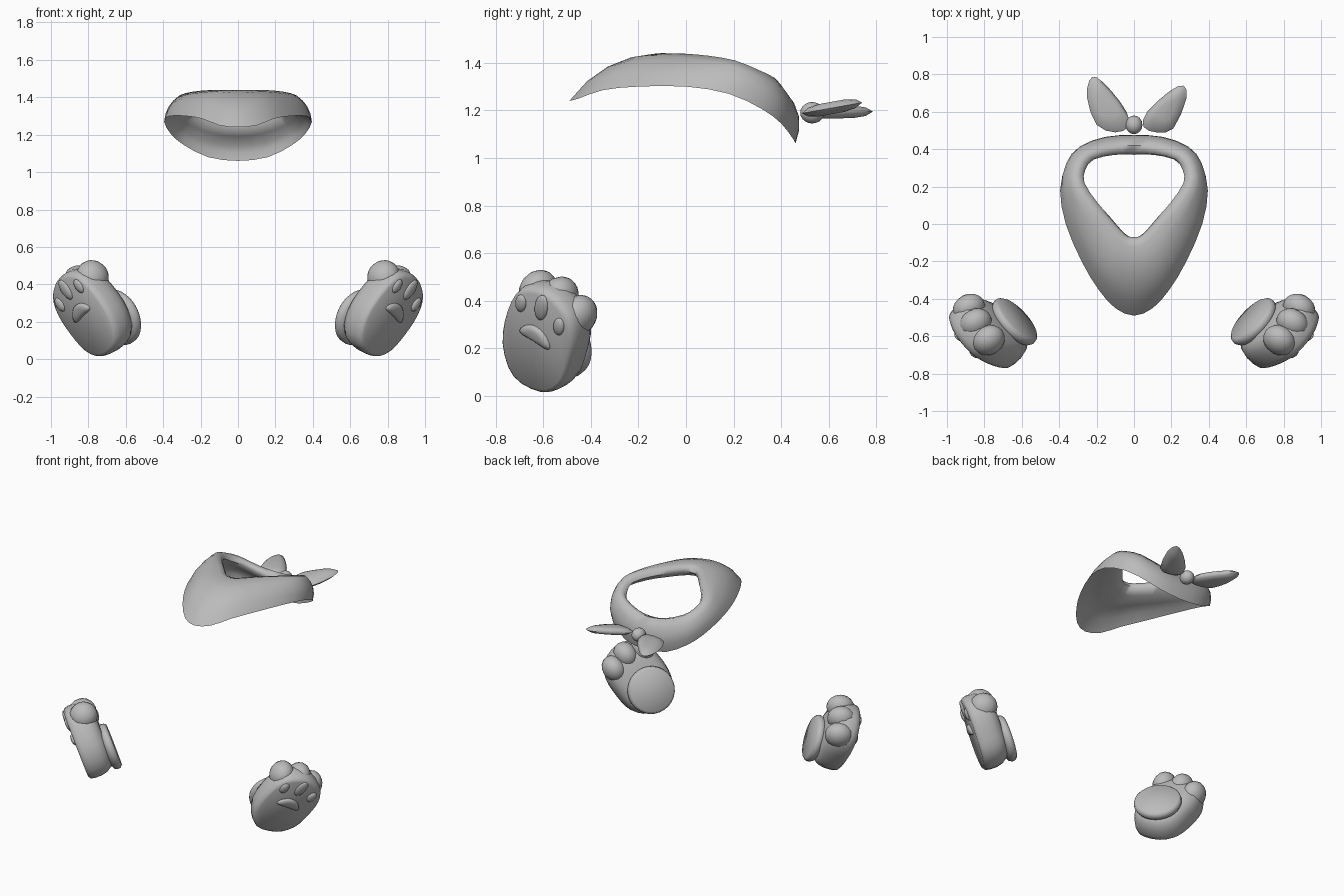
import bpy, bmesh, math
from mathutils import Vector, Matrix

if "Cube" in bpy.data.objects:
    bpy.data.objects.remove(bpy.data.objects["Cube"])

grey = bpy.data.materials.new("plain grey")
grey.diffuse_color = (0.5, 0.5, 0.5, 1)
grey.use_nodes = True
grey.node_tree.nodes["Principled BSDF"].inputs["Base Color"].default_value = grey.diffuse_color


def finish(name, bm, matrix=None, angle=50):
    """Turn a bmesh into a smooth shaded object."""
    if matrix:
        bm.transform(matrix)
    bmesh.ops.recalc_face_normals(bm, faces=bm.faces[:])
    me = bpy.data.meshes.new(name)
    bm.to_mesh(me)
    bm.free()
    me.materials.append(grey)
    ob = bpy.data.objects.new(name, me)
    bpy.context.collection.objects.link(ob)
    bpy.ops.object.select_all(action='DESELECT')
    ob.select_set(True)
    bpy.context.view_layer.objects.active = ob
    bpy.ops.object.shade_smooth_by_angle(angle=math.radians(angle))
    return ob


def loft(rings, caps=True, wrap=False):
    """Skin closed rings of equal point count."""
    bm = bmesh.new()
    vr = [[bm.verts.new(p) for p in r] for r in rings]
    pairs = list(zip(vr, vr[1:])) + ([(vr[-1], vr[0])] if wrap else [])
    for a, b in pairs:
        for i in range(len(a)):
            j = (i + 1) % len(a)
            bm.faces.new((a[i], a[j], b[j], b[i]))
    if caps and not wrap:
        bm.faces.new(vr[0])
        bm.faces.new(vr[-1])
    return bm


def smooth_loop(pts, sub):
    """Closed Catmull-Rom curve through points."""
    out, n = [], len(pts)
    for i in range(n):
        a, b, c, d = (Vector(pts[(i + k) % n]) for k in (-1, 0, 1, 2))
        for s in range(sub):
            t = s / sub
            out.append(0.5 * (2 * b + (c - a) * t + (2 * a - 5 * b + 4 * c - d) * t * t
                              + (3 * b - a - 3 * c + d) * t ** 3))
    return out


def ball(name, loc, size, matrix, seg=16):
    bm = bmesh.new()
    bmesh.ops.create_uvsphere(bm, u_segments=seg, v_segments=seg // 2 + 2, radius=1)
    bm.transform(Matrix.LocRotScale(Vector(loc), None, Vector(size)))
    return finish(name, bm, matrix, 80)


# --- scarf: lower edge and neck opening, half loops from front to back ---
edge = [(0, -.49, 1.24), (.10, -.45, 1.25), (.19, -.35, 1.285), (.28, -.20, 1.30), (.365, 0, 1.30),
        (.395, .18, 1.27), (.36, .32, 1.205), (.29, .40, 1.145), (.16, .45, 1.08), (0, .46, 1.06)]
hole = [(0, -.07, 1.44), (.03, -.065, 1.44), (.07, -.03, 1.44), (.13, .04, 1.438), (.20, .12, 1.43),
        (.265, .22, 1.41), (.26, .29, 1.37), (.215, .345, 1.335), (.10, .37, 1.29), (0, .37, 1.275)]
bulge = [.05, .05, .045, .035, .025, .02, .025, .03, .035, .035]


def mirrored(half):
    return half + [(-x, y, z) for x, y, z in half[-2:0:-1]]


E = smooth_loop(mirrored(edge), 2)
H = smooth_loop(mirrored(hole), 2)
B = [b for b, _, _ in smooth_loop([(b, 0, 0) for b in bulge + bulge[-2:0:-1]], 2)]
N = len(E)
stations = []
for i in range(N):
    out = E[i] - H[i]
    out.z = 0
    out.normalize()
    tan = (E[(i + 1) % N] - E[i - 1]).normalized()
    ridge = H[i] + out * .05
    neck = H[i] - Vector((0, 0, .04))
    under = H[i] + out * .05 - Vector((0, 0, .085))
    nrm = tan.cross(ridge - E[i]).normalized()
    if nrm.dot(out) < 0:
        nrm = -nrm
    sec = [E[i]]
    for t in (.25, .5, .75):
        sec.append(E[i].lerp(ridge, t) + nrm * B[i] * 4 * t * (1 - t))
    sec += [ridge, H[i] + out * .012 - Vector((0, 0, .012)), neck, under]
    for t in (.6, .3):
        sec.append(E[i].lerp(under, t) + nrm * (B[i] * 4 * t * (1 - t) - .012))
    stations.append(sec)
finish("scarf", loft(stations, wrap=True), angle=70)


# --- scarf bow: two puffed tails and a knot ---
def tail(name, outline, z0, z1):
    pts = smooth_loop([(x, y, 0) for x, y in outline], 2)
    mid = sum(pts, Vector()) / len(pts)
    rings = []
    for s, h in ((.45, -.026), (.8, -.018), (1, 0), (.8, .018), (.45, .026)):
        ring = []
        for p in pts:
            q = mid.lerp(p, s)
            q.z = z0 + (z1 - z0) * (q.y - .5) / .28 + h
            ring.append(q)
        rings.append(ring)
    finish(name, loft(rings), angle=80)


tail("bow_tail_right", [(.05, .52), (.07, .60), (.19, .71), (.265, .74), (.28, .67), (.21, .51), (.12, .49)], 1.19, 1.24)
tail("bow_tail_left", [(-.03, .52), (-.04, .60), (-.12, .71), (-.20, .785), (-.24, .765), (-.25, .67), (-.20, .53), (-.10, .49)],
     1.19, 1.195)
ball("bow_knot", (0, .53, 1.19), (.045, .05, .045), Matrix())

# --- feet: local x across the sole, y toward the toes, z out of the sole ---
w = Vector((.47, .75, -.47)).normalized()
n = w.cross(Vector((.55, .17, .8))).normalized()
u = n.cross(w)
frame = Matrix((w, u, n)).transposed().to_4x4()
frame.translation = Vector((.84, -.632, .25))
sole = [(-.17, -.14), (-.178, .03), (-.13, .17), (0, .228), (.13, .185), (.185, .09),
        (.19, -.04), (.165, -.17), (.075, -.255), (-.08, -.262)]
outline = smooth_loop([(x, y, 0) for x, y in sole], 3)
heel = Vector((0, -.05, 0))

for side, mx in (("right", 1), ("left", -1)):
    M = Matrix.Diagonal((mx, 1, 1, 1)) @ frame
    # main body, rounded from the sole back to the instep
    rings = []
    for s, d in ((.9, 0), (.97, -.012), (1, -.04), (1, -.09), (.95, -.13), (.84, -.165), (.6, -.185)):
        rings.append([heel.lerp(p, s) + Vector((0, 0, d)) for p in outline])
    finish(side + "_foot", loft(rings), M, 60)
    # ankle with a rounded flange and flat end
    prof = [(.12, -.10), (.125, -.165), (.145, -.175), (.155, -.195), (.152, -.215), (.138, -.228)]
    rings = [[(r * math.cos(a), -.115 + r * math.sin(a), d)
              for a in (math.tau * k / 28 for k in range(28))] for r, d in prof]
    finish(side + "_ankle", loft(rings), M, 45)
    # toes and their pads
    for k, (x, y, py) in enumerate(((-.112, .125, .11), (0, .155, .148), (.112, .125, .112))):
        ball(f"{side}_toe_{k + 1}", (x, y, -.115), (.075, .09, .09), M)
        ball(f"{side}_toe_pad_{k + 1}", (x * .95, py, 0),
             (.034 if k == 1 else .028, .062 if k == 1 else .042, .016), M, 14)
    # large pad: an arch with drooping ends
    rings = []
    for s, d in ((1, -.005), (.95, .008), (.75, .016), (.4, .019)):
        ring = []
        for k in range(24):
            a = math.tau * k / 24
            x = .085 * s * math.cos(a)
            ring.append((x, .036 * s * math.sin(a) + .012 - 3.5 * x * x, d))
        rings.append(ring)
    finish(side + "_main_pad", loft(rings), M, 60)
